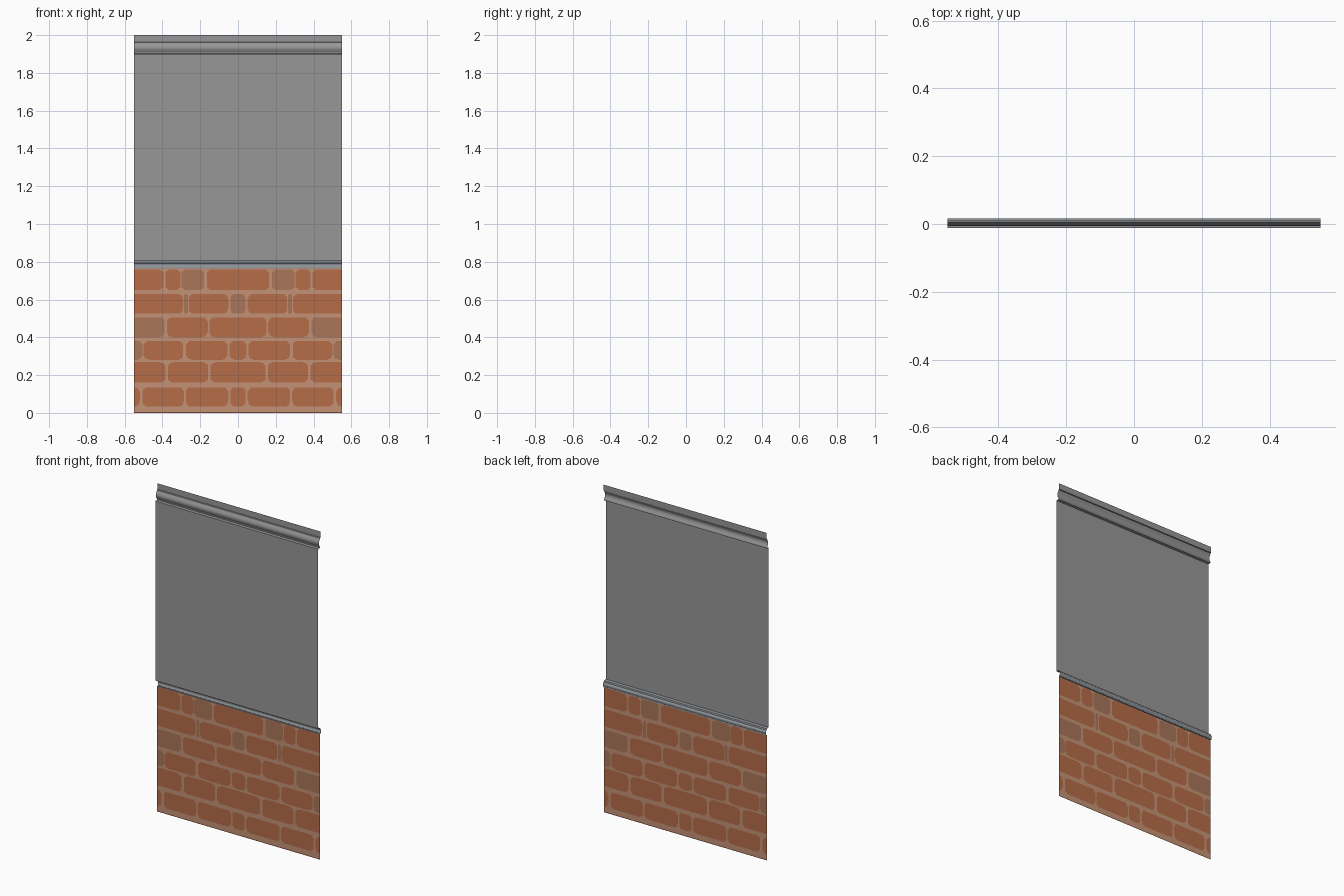
import bpy, bmesh, math

if "Cube" in bpy.data.objects:
    bpy.data.objects.remove(bpy.data.objects["Cube"])

HALF = 0.55          # half the wall width
BRICK_Y, PANEL_Y = 0.006, -0.012
BRICK_TOP = 0.765


def material(name, rgb):
    m = bpy.data.materials.new(name)
    m.diffuse_color = (*rgb, 1)
    m.use_nodes = True
    m.node_tree.nodes["Principled BSDF"].inputs["Base Color"].default_value = m.diffuse_color
    return m


grey = material("grey plaster", (0.31, 0.31, 0.31))
trim = material("blue grey trim", (0.29, 0.31, 0.33))
brick = material("orange brick", (0.47, 0.15, 0.066))
mortar = material("tan mortar", (0.55, 0.29, 0.18))
muted = material("muted brick", (0.40, 0.18, 0.10))


def finish(name, bm, mats, smooth=False):
    me = bpy.data.meshes.new(name)
    bm.to_mesh(me)
    bm.free()
    ob = bpy.data.objects.new(name, me)
    bpy.context.collection.objects.link(ob)
    for m in mats:
        me.materials.append(m)
    if smooth:
        bpy.context.view_layer.objects.active = ob
        ob.select_set(True)
        bpy.ops.object.shade_smooth_by_angle(angle=math.radians(35))
        ob.select_set(False)
    return ob


def strip(name, profile, mat, smooth=True):
    """Open (y, z) profile swept along x; faces look towards +y."""
    bm = bmesh.new()
    rows = [[bm.verts.new((s * HALF, y, z)) for s in (-1, 1)] for y, z in profile]
    for a, b in zip(rows, rows[1:]):
        bm.faces.new((a[0], b[0], b[1], a[1]))
    return finish(name, bm, [mat], smooth)


# plaster panel
strip("wall_panel", [(PANEL_Y, 0.805), (PANEL_Y, 1.90)], grey, False)

# chair rail: underside, rounded nose, groove and top ledge
nose = [(0.008 + 0.008 * math.cos(math.radians(a)), 0.782 + 0.012 * math.sin(math.radians(a)))
        for a in range(-60, 91, 25)]
strip("chair_rail", [(BRICK_Y, BRICK_TOP), (0.012, BRICK_TOP)] + nose +
      [(0.008, 0.797), (0.006, 0.803), (PANEL_Y, 0.805)], trim)

# crown moulding: underside, cove, overhang and flat top band
cove = [(0.004 - 0.010 * math.sin(math.pi * t / 8) ** 1, 1.908 + 0.05 * t / 8) for t in range(9)]
strip("crown_moulding", [(PANEL_Y, 1.90), (0.004, 1.902)] + cove +
      [(0.004, 1.962), (0.010, 1.964), (0.010, 2.0)], grey)

# brick courses, mirrored about x = 0: (z0, z1, [(|x| start, |x| end, material)])
courses = [
    (0.035, 0.137, [(-0.045, 0.042, 1), (0.052, 0.277, 1), (0.287, 0.505, 1), (0.522, 0.65, 1)]),
    (0.160, 0.268, [(-0.15, 0.145, 1), (0.158, 0.37, 1), (0.385, 0.65, 1)]),
    (0.282, 0.380, [(-0.045, 0.045, 1), (0.055, 0.275, 1), (0.288, 0.50, 1), (0.505, 0.65, 2)]),
    (0.402, 0.507, [(-0.15, 0.15, 1), (0.162, 0.375, 1), (0.388, 0.65, 2)]),
    (0.525, 0.630, [(-0.042, 0.042, 2), (0.052, 0.26, 1), (0.265, 0.285, 2), (0.292, 0.65, 1)]),
    (0.650, 0.760, [(-0.165, 0.165, 1), (0.178, 0.30, 2), (0.305, 0.385, 1), (0.395, 0.65, 1)]),
]


def brick_index(x, z):
    x = abs(x)
    if z < 0.006:
        return 1
    for z0, z1, row in courses:
        for x0, x1, idx in row:
            # distance inside a rounded rectangle
            r = min(0.028, (x1 - x0) / 2)
            dx = max(abs(x - (x0 + x1) / 2) - (x1 - x0) / 2 + r, 0)
            dz = max(abs(z - (z0 + z1) / 2) - (z1 - z0) / 2 + r, 0)
            if math.hypot(dx, dz) <= r:
                return idx
    return 0


# brick wall: fine sheet coloured by the course layout
NX, NZ = 220, 153
bm = bmesh.new()
grid = [[bm.verts.new((-HALF + 2 * HALF * i / NX, BRICK_Y, BRICK_TOP * j / NZ))
         for i in range(NX + 1)] for j in range(NZ + 1)]
for j in range(NZ):
    for i in range(NX):
        f = bm.faces.new((grid[j][i], grid[j + 1][i], grid[j + 1][i + 1], grid[j][i + 1]))
        c = f.calc_center_median()
        f.material_index = brick_index(c.x, c.z)
finish("brick_wall", bm, [mortar, brick, muted])
